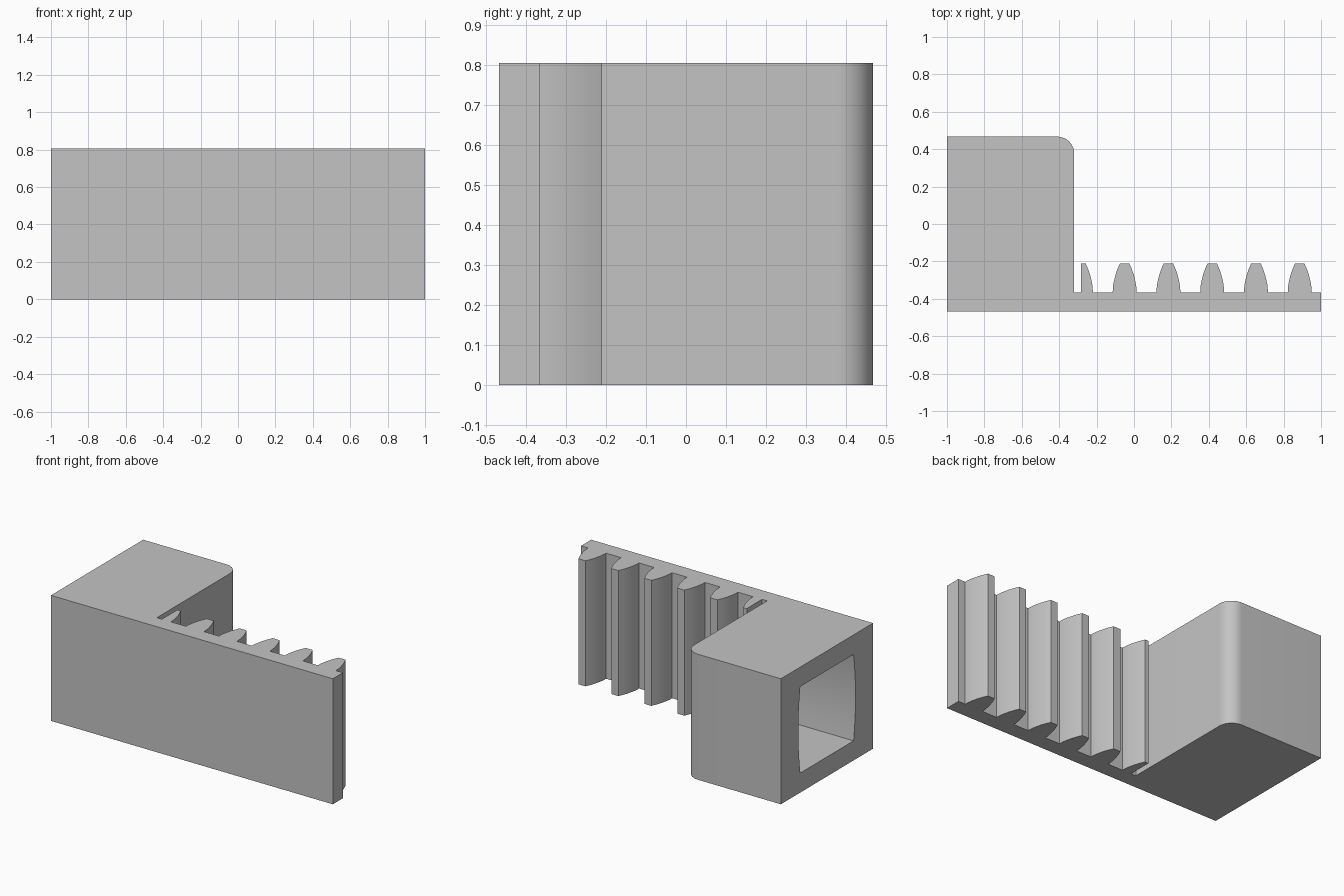
import bpy
import bmesh
from math import cos, sin, pi, radians
from mathutils import Matrix, Vector

default_cube = bpy.data.objects.get("Cube")
if default_cube:
    bpy.data.objects.remove(default_cube, do_unlink=True)

HEIGHT = 0.805
BACK, FRONT = 0.467, -0.467
ROOT, TIP = -0.365, -0.21
BLOCK_X = -0.32
PITCH, FIRST_TOOTH = 0.234, -0.284

grey = bpy.data.materials.new("plain grey")
grey.use_nodes = True
colour = (0.55, 0.55, 0.55, 1)
grey.diffuse_color = colour
grey.node_tree.nodes["Principled BSDF"].inputs["Base Color"].default_value = colour


def prism(name, outline, direction):
    """Extrude a closed outline of 3D points along a direction."""
    bm = bmesh.new()
    face = bm.faces.new([bm.verts.new(p) for p in outline])
    extruded = bmesh.ops.extrude_face_region(bm, geom=[face])["geom"]
    verts = [v for v in extruded if isinstance(v, bmesh.types.BMVert)]
    bmesh.ops.translate(bm, verts=verts, vec=direction)
    bmesh.ops.recalc_face_normals(bm, faces=bm.faces[:])
    mesh = bpy.data.meshes.new(name)
    bm.to_mesh(mesh)
    bm.free()
    mesh.materials.append(grey)
    obj = bpy.data.objects.new(name, mesh)
    bpy.context.collection.objects.link(obj)
    return obj


# Tooth flank from root to tip: half width, y
flank = [(0.064, ROOT), (0.063, -0.345), (0.061, -0.325), (0.056, -0.3),
         (0.049, -0.272), (0.038, -0.24), (0.025, TIP)]

# Outline of the block with its rounded corner, then the rack
outline = [(-1, FRONT), (-1, BACK)]
radius = 0.09
for i in range(13):
    a = pi / 2 * (1 - i / 12)
    outline.append((BLOCK_X - radius + radius * cos(a), BACK - radius + radius * sin(a)))
outline += [(BLOCK_X, ROOT), (FIRST_TOOTH, ROOT), (FIRST_TOOTH, TIP)]
for i in range(6):
    centre = FIRST_TOOTH + PITCH * i
    if i:
        outline += [(centre - w, y) for w, y in flank]
    outline += [(centre + w, y) for w, y in reversed(flank)]
outline += [(1, ROOT), (1, FRONT)]
body = prism("rack_with_mounting_block", [(x, y, 0) for x, y in outline], (0, 0, HEIGHT))

# Socket in the end of the block, with gently bowed sides
half_y, half_z, bow = 0.27, 0.277, 0.02
section = []
for side in (1, -1):
    for i in range(9):
        t = 1 - i / 4
        section.append((side * (half_y + bow * (1 - t * t)), side * t * half_z + HEIGHT / 2))
cutter = prism("socket_cutter", [(-1.1, y, z) for y, z in section], (0.65, 0, 0))
cutter.hide_render = True

cut = body.modifiers.new("socket", "BOOLEAN")
cut.operation = "DIFFERENCE"
cut.solver = "EXACT"
cut.object = cutter
bpy.ops.object.select_all(action="DESELECT")
body.select_set(True)
bpy.context.view_layer.objects.active = body
bpy.ops.object.modifier_apply(modifier=cut.name)
bpy.data.objects.remove(cutter, do_unlink=True)
bpy.ops.object.shade_smooth_by_angle(angle=radians(25))
